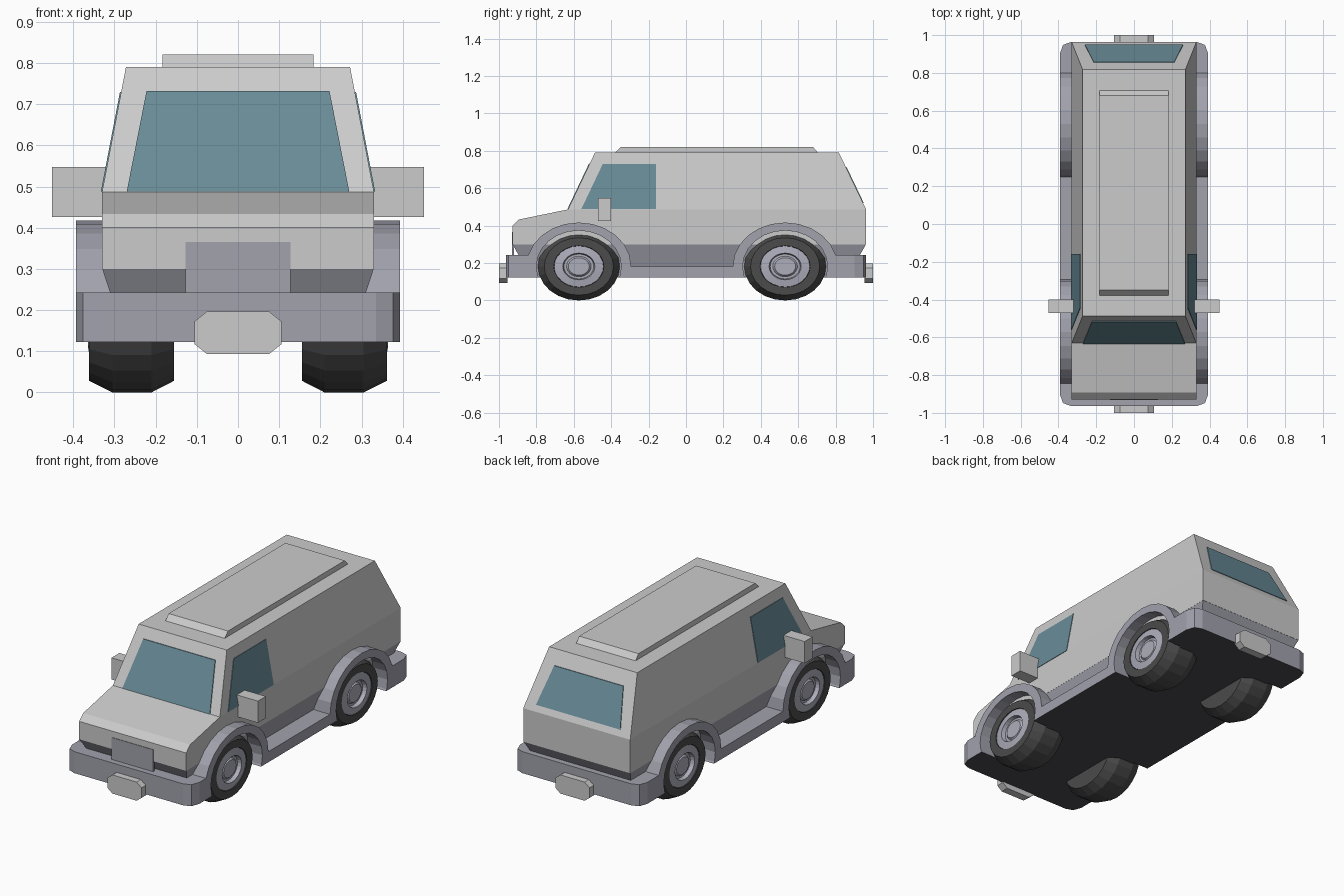
import bpy, bmesh
from math import sin, cos, pi

if "Cube" in bpy.data.objects:
    bpy.data.objects.remove(bpy.data.objects["Cube"])


def material(name, r, g, b):
    m = bpy.data.materials.new(name)
    m.diffuse_color = (r, g, b, 1)
    m.use_nodes = True
    m.node_tree.nodes["Principled BSDF"].inputs["Base Color"].default_value = m.diffuse_color
    return m


TRIM = material("trim", 0.36, 0.36, 0.42)
RIM = material("rim", 0.42, 0.42, 0.5)
GLASS = material("glass", 0.14, 0.26, 0.31)
RUBBER = material("rubber", 0.07, 0.07, 0.07)
DARK = material("underside", 0.07, 0.07, 0.08)
PLATE = material("plate", 0.55, 0.55, 0.58)


def finish(name, bm, mat=None):
    bmesh.ops.recalc_face_normals(bm, faces=bm.faces)
    me = bpy.data.meshes.new(name)
    bm.to_mesh(me)
    bm.free()
    ob = bpy.data.objects.new(name, me)
    bpy.context.collection.objects.link(ob)
    if mat:
        me.materials.append(mat)
    return ob


def loft(name, a, b, mat=None):
    """Solid between two matching loops."""
    bm = bmesh.new()
    va, vb = [bm.verts.new(p) for p in a], [bm.verts.new(p) for p in b]
    n = len(a)
    for i in range(n):
        j = (i + 1) % n
        bm.faces.new((va[i], va[j], vb[j], vb[i]))
    bm.faces.new(va)
    bm.faces.new(vb)
    return finish(name, bm, mat)


def across(name, profile, x0, x1, mat=None):
    """Extrude a (y, z) profile along x."""
    return loft(name, [(x0, y, z) for y, z in profile], [(x1, y, z) for y, z in profile], mat)


def rect(hx, y0, y1, z):
    return [(-hx, y0, z), (hx, y0, z), (hx, y1, z), (-hx, y1, z)]


def boolean(ob, cutter, op):
    mod = ob.modifiers.new("cut", 'BOOLEAN')
    mod.operation, mod.object, mod.solver = op, cutter, 'EXACT'
    bpy.context.view_layer.objects.active = ob
    bpy.ops.object.modifier_apply(modifier=mod.name)
    bpy.data.objects.remove(cutter)


AXLES, AZ = (-0.573, 0.53), 0.182


def arc(cy, ry, rz, k0, k1):
    """Points of a 24-sided ellipse around an axle, clockwise from step k0 to k1."""
    return [(cy + ry * cos(k * pi / 12), AZ + rz * sin(k * pi / 12)) for k in range(k0, k1 - 1, -1)]


# Lower body and tapered cabin
across("lower_body", [(-0.928, 0.30), (-0.928, 0.40), (-0.893, 0.433), (-0.631, 0.487),
                      (0.963, 0.487), (0.963, 0.30)], -0.33, 0.33)
loft("cabin", rect(0.33, -0.631, 0.963, 0.487), rect(0.272, -0.487, 0.818, 0.79))
loft("roof_panel", rect(0.183, -0.38, 0.708, 0.788), rect(0.183, -0.35, 0.68, 0.82))

# Inward sloping skirt
loft("skirt", rect(0.33, -0.928, 0.963, 0.302), rect(0.29, -0.86, 0.895, 0.18), TRIM)

# Chassis with bumpers, rockers and wheel arches
profile = [(-0.963, 0.123), (-0.963, 0.243)] + arc(AXLES[0], 0.28, 0.235, 11, 0) \
    + arc(AXLES[1], 0.28, 0.235, 12, 1) + [(0.963, 0.243), (0.963, 0.123)]
chassis = across("chassis", profile, -0.393, 0.393, TRIM)
chassis.data.materials.append(DARK)
for f in chassis.data.polygons:
    if f.normal.z < -0.9:
        f.material_index = 1
corner = [(0.335, 0.963), (0.376, 0.948), (0.393, 0.9)]
right = corner + [(x, -y) for x, y in reversed(corner)]
outline = right + [(-x, y) for x, y in reversed(right)]
boolean(chassis, loft("outline_cutter", [(x, y * 1.0001, 0) for x, y in outline],
                      [(x, y * 1.0001, 0.6) for x, y in outline]), 'INTERSECT')
for cy in AXLES:
    for s in (-1, 1):
        boolean(chassis, across("well_cutter", arc(cy, 0.227, 0.192, 23, 0),
                                s * 0.30, s * 0.45), 'DIFFERENCE')


# Wheels turned from a (radius, x) profile
def lathe(name, prof, cy, s, mat):
    bm = bmesh.new()
    rings = [[bm.verts.new((s * x, y, z)) for y, z in arc(cy, r, r * 0.83, 23, 0)] for r, x in prof]
    for a, b in zip(rings, rings[1:]):
        for i in range(24):
            j = (i + 1) % 24
            bm.faces.new((a[i], a[j], b[j], b[i]))
    bm.faces.new(rings[0])
    bm.faces.new(rings[-1])
    return finish(name, bm, mat)


for cy, end in zip(AXLES, ("front", "rear")):
    for s, side in ((-1, "left"), (1, "right")):
        lathe(f"{end}_{side}_tyre", [(0.13, 0.155), (0.185, 0.155), (0.219, 0.21), (0.219, 0.305),
                                     (0.185, 0.362), (0.134, 0.362), (0.13, 0.33)], cy, s, RUBBER)
        lathe(f"{end}_{side}_rim", [(0.132, 0.32), (0.132, 0.358), (0.086, 0.364), (0.08, 0.342),
                                    (0.066, 0.342), (0.056, 0.352)], cy, s, RIM)

# Windscreen and rear window, following the slopes of the cabin
def end_window(name, slope, z0, z1, w0, w1):
    loops = [[(x, slope(z) + d, z) for x, z in ((-w0, z0), (w0, z0), (w1, z1), (-w1, z1))]
             for d in (-0.004, 0.004)]
    loft(name, *loops, GLASS)


end_window("windscreen", lambda z: -0.631 + 0.475 * (z - 0.487), 0.488, 0.732, 0.27, 0.222)
end_window("rear_window", lambda z: 0.963 - 0.4785 * (z - 0.487), 0.52, 0.715, 0.26, 0.213)

# Side windows and mirrors
for s, side in ((-1, "left"), (1, "right")):
    pts = [(-0.56, 0.488), (-0.445, 0.73), (-0.16, 0.73), (-0.16, 0.488)]
    loops = [[(s * (0.33 - 0.1914 * (z - 0.487) + d), y, z) for y, z in pts] for d in (-0.004, 0.003)]
    loft(f"{side}_window", *loops, GLASS)
    across(f"{side}_mirror", [(-0.47, 0.426), (-0.40, 0.426), (-0.40, 0.547), (-0.47, 0.547)],
           s * 0.315, s * 0.452)

# Front grille panel
across("grille_panel", [(-0.931, 0.24), (-0.92, 0.24), (-0.92, 0.365), (-0.931, 0.365)],
       -0.128, 0.128, TRIM)

# Eight-sided plates on both bumpers
q = [(0.105, 0.028), (0.075, 0.052)]
half = [(x, -z) for x, z in reversed(q)] + q
octagon = half + [(-x, -z) for x, z in half]
for s, end in ((-1, "front"), (1, "rear")):
    loft(f"{end}_bumper_plate", [(x, s * 0.955, 0.145 + z) for x, z in octagon],
         [(x, s * 1.0, 0.145 + z) for x, z in octagon], PLATE)
